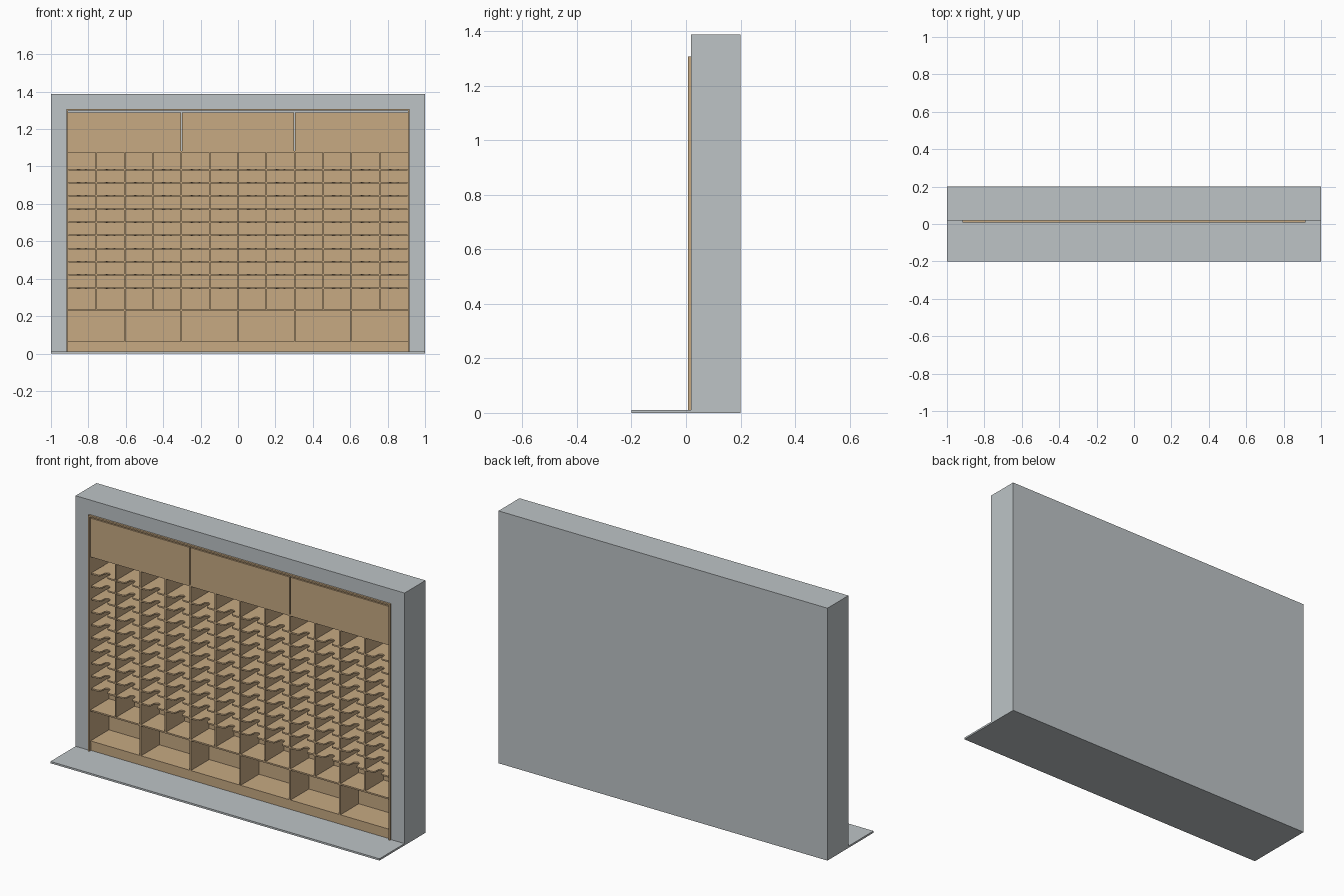
import bpy, bmesh, math
from mathutils import Matrix, Vector

cube = bpy.data.objects.get("Cube")
if cube:
    bpy.data.objects.remove(cube, do_unlink=True)


def material(name, rgb):
    m = bpy.data.materials.new(name)
    m.use_nodes = True
    m.diffuse_color = (*rgb, 1)
    m.node_tree.nodes["Principled BSDF"].inputs["Base Color"].default_value = (*rgb, 1)
    return m


GREY = material("wall_grey", (0.51, 0.55, 0.565))
WOOD = material("light_wood", (0.57, 0.40, 0.225))


def add_box(bm, x, y, z):
    """Box from (min, max) pairs."""
    size = [b - a for a, b in (x, y, z)]
    mid = [(a + b) / 2 for a, b in (x, y, z)]
    bmesh.ops.create_cube(bm, size=1, matrix=Matrix.Translation(mid) @ Matrix.Diagonal((*size, 1)))


def finish(name, bm, mat):
    bmesh.ops.recalc_face_normals(bm, faces=bm.faces)
    mesh = bpy.data.meshes.new(name)
    bm.to_mesh(mesh)
    bm.free()
    mesh.materials.append(mat)
    obj = bpy.data.objects.new(name, mesh)
    bpy.context.collection.objects.link(obj)
    return obj


def boxes(name, mat, *parts):
    bm = bmesh.new()
    for part in parts:
        add_box(bm, *part)
    return finish(name, bm, mat)


# Main levels and depths
FRONT, BACK, REAR = 0.018, 0.185, 0.2
HALF, NICHE_TOP = 0.918, 1.307
FLOOR_TOP, BASE, DRAWER_TOP, CASE_TOP = 0.01, 0.064, 0.235, 1.075
INNER = 0.909
T = 0.008
CELL = 2 * INNER / 12

# Wall with a recessed niche
wall = boxes("wall", GREY, ((-1, 1), (FRONT, REAR), (0, 1.387)))
cutter = boxes("niche_cutter", GREY, ((-HALF, HALF), (-0.1, BACK), (FLOOR_TOP, NICHE_TOP)))
cut = wall.modifiers.new("niche", "BOOLEAN")
cut.operation, cut.solver, cut.object = "DIFFERENCE", "EXACT", cutter
bpy.context.view_layer.objects.active = wall
bpy.ops.object.modifier_apply(modifier="niche")
bpy.data.objects.remove(cutter, do_unlink=True)

# Floor slab in front of the wall
boxes("floor_slab", GREY, ((-1, 1), (-0.2, FRONT), (0, FLOOR_TOP)))

# Thin surround standing slightly proud of the wall
boxes("niche_surround", WOOD,
      *[(x, (0.007, BACK - 0.001), (FLOOR_TOP, NICHE_TOP))
        for x in ((-HALF, -INNER), (INNER, HALF))],
      ((-INNER, INNER), (0.007, 0.03), (NICHE_TOP - T, NICHE_TOP)))

# Cabinet back, base plinth and full-width boards
boxes("cabinet_back", WOOD, ((-INNER, INNER), (BACK - T, BACK - 0.001), (FLOOR_TOP, CASE_TOP)))
boxes("plinth", WOOD, ((-INNER, INNER), (FRONT + 0.004, FRONT + 0.014), (FLOOR_TOP, BASE - T)))
boxes("full_boards", WOOD,
      *[((-INNER, INNER), (FRONT, BACK - T), (z - T, z))
        for z in (BASE, DRAWER_TOP, CASE_TOP + T)])

# Upright dividers: wide bays below, narrow columns above
boxes("lower_dividers", WOOD,
      *[((i * CELL - T / 2, i * CELL + T / 2), (FRONT, BACK - T), (BASE, DRAWER_TOP - T))
        for i in range(-4, 5, 2)])
boxes("upper_dividers", WOOD,
      *[((i * CELL - T / 2, i * CELL + T / 2), (FRONT, BACK - T), (DRAWER_TOP, CASE_TOP))
        for i in range(-5, 6)])


# Pigeonhole shelves with a rounded finger notch in the front edge
def notch_outline(w, depth):
    """Shelf outline with the notch, centred on x = 0."""
    radius, mouth = 0.017, 0.034
    half = [(w, depth), (w, 0), (mouth, 0), (0.024, 0.004), (0.019, 0.012)]
    arc = [(radius * math.cos(a), 0.032 + radius * math.sin(a))
           for a in (math.pi * k / 8 for k in range(9))]
    return half + arc + [(-x, y) for x, y in reversed(half)]


bm = bmesh.new()
for row in range(10):
    z = 0.346 + row * 0.0704
    for col in range(12):
        cx = -INNER + (col + 0.5) * CELL
        verts = [bm.verts.new((cx + x, FRONT + 0.001 + y, z))
                 for x, y in notch_outline(CELL / 2 - T / 2, BACK - T - FRONT - 0.001)]
        face = bm.faces.new(verts)
        ext = bmesh.ops.extrude_face_region(bm, geom=[face])
        bmesh.ops.translate(bm, vec=Vector((0, 0, T)),
                            verts=[g for g in ext["geom"] if isinstance(g, bmesh.types.BMVert)])
finish("pigeonhole_shelves", bm, WOOD)

# Three header panels with narrow gaps between and above
GAP = 0.003
boxes("header_panels", WOOD,
      *[((a, b), (FRONT, FRONT + 0.01), (CASE_TOP + T, 1.288))
        for a, b in ((-INNER, -0.303 - GAP), (-0.303 + GAP, 0.303 - GAP), (0.303 + GAP, INNER))])
